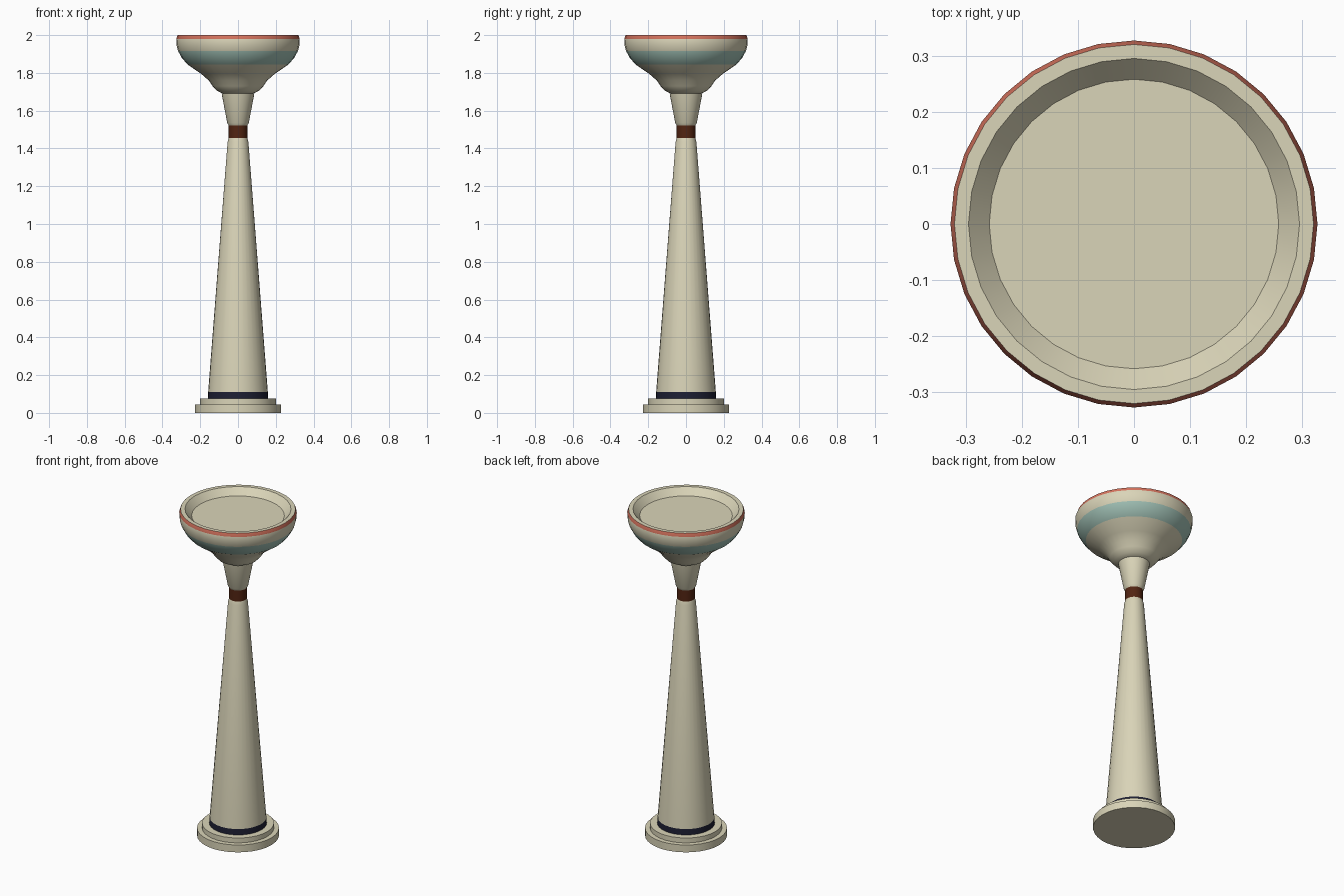
import bpy, bmesh, math

if "Cube" in bpy.data.objects:
    bpy.data.objects.remove(bpy.data.objects["Cube"])

SIDES = 32


def material(name, rgb):
    m = bpy.data.materials.new(name)
    m.diffuse_color = (*rgb, 1)
    m.use_nodes = True
    m.node_tree.nodes["Principled BSDF"].inputs["Base Color"].default_value = m.diffuse_color
    return m


cream = material("cream", (0.70, 0.66, 0.48))
red = material("coral_red", (0.66, 0.17, 0.11))
teal = material("pale_teal", (0.36, 0.54, 0.47))
brown = material("dark_brown", (0.085, 0.018, 0.006))
navy = material("navy", (0.012, 0.013, 0.032))


def lathe(name, profile, base, bands=()):
    """Revolve (radius, z) points; bands = (material, z_low, z_high, min_radius)."""
    bm = bmesh.new()
    rings = []
    for r, z in profile:
        rings.append([bm.verts.new((r * math.cos(a), r * math.sin(a), z))
                      for a in (2 * math.pi * i / SIDES for i in range(SIDES))])
    for lo, hi in zip(rings, rings[1:]):
        for i in range(SIDES):
            j = (i + 1) % SIDES
            bm.faces.new((lo[i], lo[j], hi[j], hi[i]))
    bm.faces.new(rings[0][::-1])
    bm.faces.new(rings[-1])
    bm.normal_update()
    for f in bm.faces:
        c = f.calc_center_median()
        for k, (_, z0, z1, rmin) in enumerate(bands):
            if z0 < c.z < z1 and math.hypot(c.x, c.y) > rmin:
                f.material_index = k + 1
    mesh = bpy.data.meshes.new(name)
    bm.to_mesh(mesh)
    bm.free()
    mesh.materials.append(base)
    for b in bands:
        mesh.materials.append(b[0])
    ob = bpy.data.objects.new(name, mesh)
    bpy.context.collection.objects.link(ob)
    bpy.context.view_layer.objects.active = ob
    for o in bpy.context.selected_objects:
        o.select_set(False)
    ob.select_set(True)
    bpy.ops.object.shade_smooth_by_angle(angle=math.radians(30))
    return ob


# Stepped foot
lathe("base", [(0.228, 0), (0.228, 0.045), (0.20, 0.045), (0.20, 0.075)], cream)

# Tapered column with a navy band at its foot
lathe("column", [(0.160, 0.075), (0.158, 0.11), (0.055, 1.435), (0.049, 1.455)],
      cream, [(navy, 0.076, 0.109, 0.1)])

# Brown collar
lathe("collar", [(0.049, 1.45), (0.049, 1.525)], brown)

# Flared neck above the collar
lathe("neck", [(0.049, 1.522), (0.057, 1.535), (0.087, 1.692)], cream)

# Bowl with teal belt, red rim and shallow recessed top
lathe("bowl", [(0.078, 1.69), (0.112, 1.705), (0.135, 1.73), (0.155, 1.76),
               (0.195, 1.795), (0.268, 1.845), (0.298, 1.88), (0.317, 1.915),
               (0.325, 1.945), (0.327, 1.98), (0.320, 2.0), (0.295, 2.0),
               (0.258, 1.96)],
      cream, [(teal, 1.846, 1.914, 0.2), (red, 1.981, 1.999, 0.31)])
